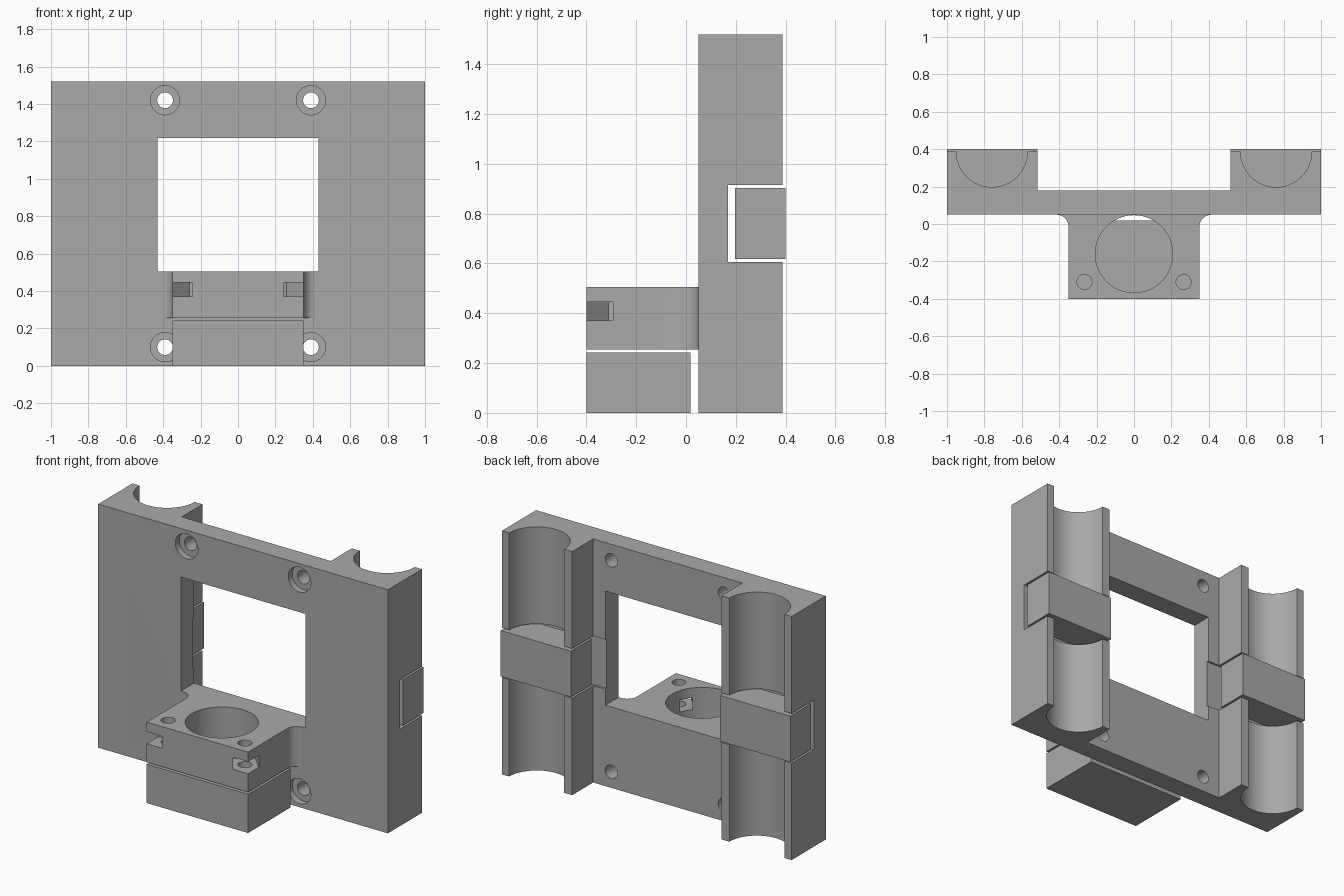
import bpy, bmesh, math
from mathutils import Matrix, Vector

cube = bpy.data.objects.get("Cube")
if cube:
    bpy.data.objects.remove(cube, do_unlink=True)

grey = bpy.data.materials.new("plain grey")
grey.use_nodes = True
COLOUR = (0.40, 0.40, 0.40, 1)
grey.diffuse_color = COLOUR
grey.node_tree.nodes["Principled BSDF"].inputs["Base Color"].default_value = COLOUR


def prism(name, outline, z0, z1):
    """Extrude an x/y outline from z0 up to z1."""
    bm = bmesh.new()
    face = bm.faces.new([bm.verts.new((x, y, z0)) for x, y in outline])
    ext = bmesh.ops.extrude_face_region(bm, geom=[face])
    top = [v for v in ext["geom"] if isinstance(v, bmesh.types.BMVert)]
    bmesh.ops.translate(bm, verts=top, vec=(0, 0, z1 - z0))
    bmesh.ops.recalc_face_normals(bm, faces=bm.faces)
    mesh = bpy.data.meshes.new(name)
    bm.to_mesh(mesh)
    bm.free()
    mesh.materials.append(grey)
    obj = bpy.data.objects.new(name, mesh)
    bpy.context.collection.objects.link(obj)
    return obj


def box(name, x0, x1, y0, y1, z0, z1):
    return prism(name, [(x0, y0), (x1, y0), (x1, y1), (x0, y1)], z0, z1)


def arc(cx, cy, r, a0, a1, n):
    """Points along an arc, angles in degrees, both ends included."""
    steps = [math.radians(a0 + (a1 - a0) * i / n) for i in range(n + 1)]
    return [(cx + r * math.cos(a), cy + r * math.sin(a)) for a in steps]


def cylinder(name, x, y, r, z0, z1, n=48):
    return prism(name, arc(x, y, r, 0, 360, n)[:-1], z0, z1)


def bore_y(name, x, z, r, y0, y1):
    """A cylinder lying along y."""
    obj = cylinder(name, 0, 0, r, -y1, -y0, 40)
    obj.data.transform(Matrix.Translation((x, 0, z)) @ Matrix.Rotation(math.pi / 2, 4, 'X'))
    return obj


def combine(target, others, operation):
    """Apply a boolean with each helper, then discard the helper."""
    for other in others:
        mod = target.modifiers.new("bool", 'BOOLEAN')
        mod.operation = operation
        mod.solver = 'EXACT'
        mod.object = other
        bpy.context.view_layer.update()
        deps = bpy.context.evaluated_depsgraph_get()
        mesh = bpy.data.meshes.new_from_object(target.evaluated_get(deps))
        target.modifiers.clear()
        target.data = mesh
        bpy.data.objects.remove(other, do_unlink=True)


def mirrored(points):
    """Complete a right-half outline with its reflection."""
    return points + [(-x, y) for x, y in reversed(points)]


HEIGHT, FRONT, PLATE_BACK, PILLAR_BACK = 1.52, 0.05, 0.18, 0.387
BLOCK_BOTTOM, BLOCK_TOP = 0.255, 0.505

# Plate with a pillar on each side, each with a half-round rod channel
half = [(1, FRONT), (1, PILLAR_BACK)]
half += arc(0.76, PILLAR_BACK, 0.19, 0, -180, 32)
half += [(0.515, PILLAR_BACK), (0.515, PLATE_BACK)]
frame = prism("carriage_frame", mirrored(half), 0, HEIGHT)

# Clamp block with filleted roots
half = [(0.35, -0.4)] + arc(0.415, -0.015, 0.065, 180, 90, 10) + [(0.415, 0.1)]
block = prism("clamp_block", mirrored(half), BLOCK_BOTTOM, BLOCK_TOP)
combine(frame, [block], 'UNION')

# Window, round bore and clip slots
cutters = [box("window", -0.43, 0.43, 0, 0.5, BLOCK_TOP, 1.217),
           cylinder("bore", 0, -0.16, 0.207, 0.2, 0.6, 72)]
for s in (-1, 1):
    x0, x1 = sorted((s * 0.42, s * 1.1))
    cutters.append(box("clip_slot", x0, x1, 0.168, 0.5, 0.605, 0.915))
    # Mounting holes with counterbores
    for z in (0.10, 1.42):
        cutters.append(bore_y("mount_hole", s * 0.39, z, 0.042, 0, 0.3))
        cutters.append(bore_y("counterbore", s * 0.39, z, 0.078, 0.02, 0.09))
    # Vertical screw holes and nut traps open at the corners
    cutters.append(cylinder("screw_hole", s * 0.265, -0.31, 0.04, 0.2, 0.6, 32))
    along = Vector((-s, 1)).normalized()
    across = Vector((along.y, -along.x))
    centre = Vector((s * 0.238, -0.288))
    trap = [(-0.3, 0.075), (0.043, 0.075), (0.087, 0), (0.043, -0.075), (-0.3, -0.075)]
    cutters.append(prism("nut_trap", [tuple(centre + along * u + across * v) for u, v in trap],
                         0.37, 0.445))
combine(frame, cutters, 'DIFFERENCE')

# Loose lower block and the two rod clips
parts = [frame, box("lower_block", -0.35, 0.35, -0.4, 0.018, 0, 0.242)]
for side, s in (("left", 1), ("right", -1)):
    x0, x1 = sorted((s * 0.515, s))
    parts.append(box(side + "_rod_clip", x0, x1, 0.197, 0.4, 0.617, 0.903))

# Smooth the curved walls and keep the edges sharp
bpy.ops.object.select_all(action='DESELECT')
for obj in parts:
    obj.select_set(True)
bpy.context.view_layer.objects.active = frame
bpy.ops.object.shade_smooth_by_angle(angle=math.radians(30))
